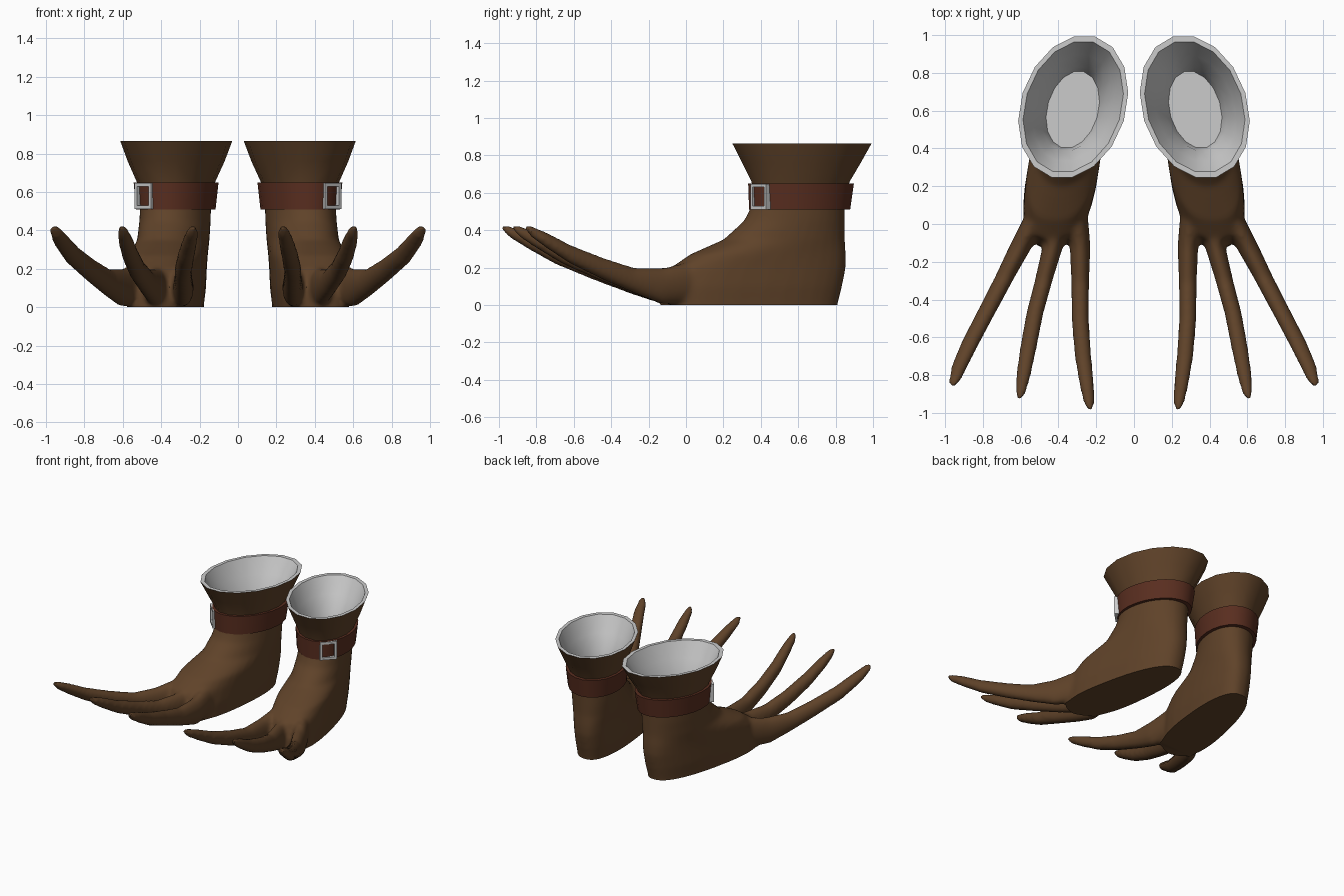
import bpy, bmesh
from math import sin, cos, pi, copysign
from mathutils import Vector, Matrix

if "Cube" in bpy.data.objects:
    bpy.data.objects.remove(bpy.data.objects["Cube"])


def material(name, rgb):
    m = bpy.data.materials.new(name)
    m.diffuse_color = (*rgb, 1)
    m.use_nodes = True
    m.node_tree.nodes["Principled BSDF"].inputs["Base Color"].default_value = m.diffuse_color
    return m


brown = material("brown_leather", (0.115, 0.055, 0.022))
red = material("red_leather", (0.1, 0.027, 0.014))


def section(z, a, y0, y1, n=16, p=1.0, w=0.0):
    """Horizontal boot outline; its axis leans outwards towards the toes."""
    yc, b, pts = (y0 + y1) / 2, (y1 - y0) / 2, []
    for i in range(n):
        t = 2 * pi * (i + 0.5) / n
        c, s = (copysign(abs(v) ** p, v) for v in (cos(t), sin(t)))
        y = yc + b * s
        pts.append(Vector((0.325 + 0.16 * (0.6 - y) + a * c * (1 - w * s), y, z)))
    return pts


def loft(bm, rings, cap0=False, cap1=False, loop=False):
    vs = [[bm.verts.new(p) for p in r] for r in rings]
    n = len(vs[0])
    for r, s in zip(vs, vs[1:] + (vs[:1] if loop else [])):
        for i in range(n):
            j = (i + 1) % n
            bm.faces.new((r[i], r[j], s[j], s[i]))
    if cap0:
        bm.faces.new(vs[0][::-1])
    if cap1:
        bm.faces.new(vs[-1])


def make(name, bm, mat=None, angle=40, mirror=True, fix=True):
    if fix:
        bmesh.ops.recalc_face_normals(bm, faces=bm.faces)
    me = bpy.data.meshes.new(name)
    bm.to_mesh(me)
    bm.free()
    ob = bpy.data.objects.new(name, me)
    bpy.context.collection.objects.link(ob)
    if mat:
        me.materials.append(mat)
    if mirror:
        bpy.ops.object.select_all(action='DESELECT')
        ob.select_set(True)
        bpy.context.view_layer.objects.active = ob
        bpy.ops.object.shade_smooth_by_angle(angle=angle * pi / 180)
        ob.modifiers.new("pair", 'MIRROR')
    return ob


# Foot: stacked outlines
bm = bmesh.new()
foot = [(-.10, .175, -.13, .81), (0, .175, -.13, .81), (.10, .185, -.12, .835),
        (.20, .185, -.08, .855), (.27, .185, .02, .855), (.35, .18, .20, .85),
        (.45, .18, .31, .85), (.52, .18, .345, .85), (.62, .18, .345, .85)]
loft(bm, [section(*f, n=32, p=.8 if f[0] < .3 else .95, w=.15 if f[0] < .3 else 0)
          for f in foot], True, True)

# Toes: tapered upturned tubes, y / height / half width / half height
side = [(.12, .13, .06, .12), (-.12, .10, .055, .10), (-.3, .13, .048, .07),
        (-.5, .195, .046, .06), (-.7, .27, .045, .052), (-.85, .345, .04, .043),
        (-.95, .395, .03, .03), (-.99, .42, .014, .012)]
toes = [(1.0, 1.0, (.31, .285, .285, .285, .27, .25, .238, .23)),
        (.93, 1.0, (.41, .43, .475, .525, .56, .585, .6, .607)),
        (.855, 1.12, (.49, .60, .68, .77, .86, .92, .95, .96))]
for stretch, wide, xs in toes:
    rings = []
    for x, (y, z, rx, rz) in zip(xs, side):
        y = -.12 + (y + .12) * stretch
        rings.append([Vector((x + rx * wide * cos(k * pi / 8), y, z + rz * sin(k * pi / 8)))
                      for k in range(16)])
    loft(bm, rings, True, True)

# Fuse foot and toes, soften the webbing, then cut the flat sole and ankle
blank = make("foot_blank", bm, mirror=False)
rm = blank.modifiers.new("fuse", 'REMESH')
rm.mode, rm.voxel_size = 'VOXEL', 0.014
sm = blank.modifiers.new("soften", 'SMOOTH')
sm.factor, sm.iterations = 0.5, 10
dg = bpy.context.evaluated_depsgraph_get()
bm = bmesh.new()
bm.from_mesh(bpy.data.meshes.new_from_object(blank.evaluated_get(dg)))
bpy.data.objects.remove(blank)
for z, up in ((0, -1), (.54, 1)):
    bmesh.ops.bisect_plane(bm, geom=bm.verts[:] + bm.edges[:] + bm.faces[:],
                           plane_co=(0, 0, z), plane_no=(0, 0, up), clear_outer=True)
    bmesh.ops.holes_fill(bm, edges=[e for e in bm.edges if e.is_boundary and
                                    abs(e.verts[0].co.z - z) < 1e-4], sides=0)
make("foot_with_toes", bm, brown)

# Flared cuff
bm = bmesh.new()
loft(bm, [section(*s) for s in ((.53, .178, .35, .85), (.61, .185, .355, .865),
                                (.66, .203, .345, .88), (.76, .247, .295, .94),
                                (.865, .285, .24, 1.0))])
make("cuff", bm, brown)

# Lining with rim and floor
bm = bmesh.new()
loft(bm, [section(*s) for s in ((.865, .285, .24, 1.0), (.865, .26, .27, .97),
                                (.75, .212, .33, .90), (.65, .165, .385, .835),
                                (.55, .138, .40, .81))], cap1=True)
bmesh.ops.recalc_face_normals(bm, faces=bm.faces)
if sum(f.normal.z for f in bm.faces) < 0:
    bmesh.ops.reverse_faces(bm, faces=bm.faces)
make("lining", bm, fix=False)

# Strap
bm = bmesh.new()
loft(bm, [section(*s, n=24) for s in ((.51, .17, .36, .84), (.51, .203, .335, .88),
                                      (.65, .217, .33, .90), (.65, .18, .37, .86))], loop=True)
make("ankle_strap", bm, red)

# Buckle: rectangular frame on the front outer corner
bm = bmesh.new()


def rect(w, h, d):
    return [Vector((sx * w, d, sz * h)) for sx, sz in ((-1, -1), (1, -1), (1, 1), (-1, 1))]


loft(bm, [rect(.06, .068, -.012), rect(.06, .068, .02),
          rect(.043, .05, .02), rect(.043, .05, -.012)], loop=True)
bm.transform(Matrix.Translation((.488, .395, .58)) @ Matrix.Rotation(pi / 4, 4, 'Z'))
make("buckle", bm)
